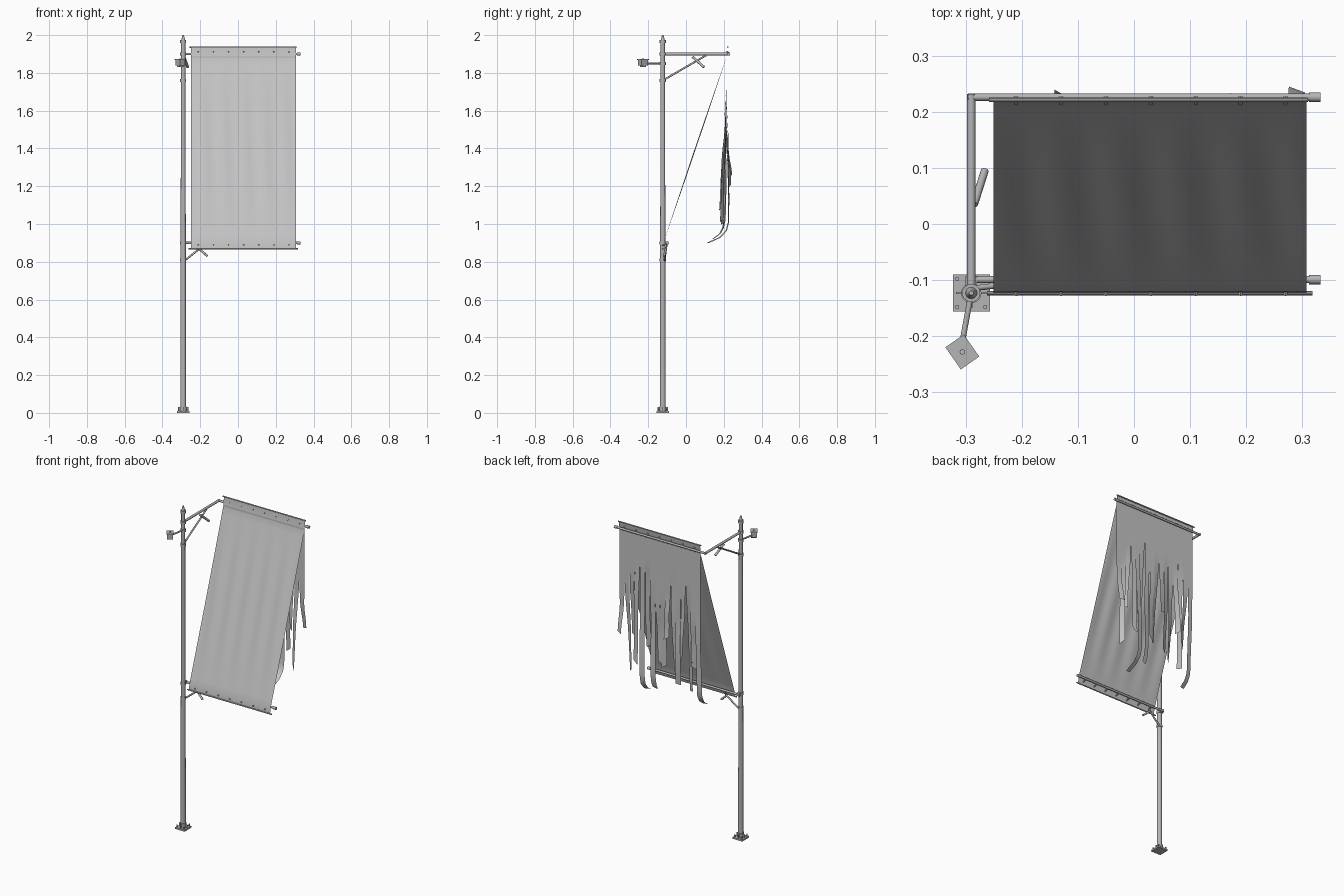
import bpy, bmesh, math, random
from mathutils import Vector, Matrix

if "Cube" in bpy.data.objects:
    bpy.data.objects.remove(bpy.data.objects["Cube"])
random.seed(4)


def material(name, value):
    m = bpy.data.materials.new(name)
    m.use_nodes = True
    col = (value, value, value, 1)
    m.diffuse_color = col
    m.node_tree.nodes["Principled BSDF"].inputs["Base Color"].default_value = col
    return m


METAL = material("grey metal", 0.46)
CLOTH = material("pale grey cloth", 0.55)


def finish(name, bm, mat, angle=40):
    me = bpy.data.meshes.new(name)
    bm.to_mesh(me)
    bm.free()
    me.materials.append(mat)
    ob = bpy.data.objects.new(name, me)
    bpy.context.collection.objects.link(ob)
    bpy.ops.object.select_all(action="DESELECT")
    ob.select_set(True)
    bpy.context.view_layer.objects.active = ob
    bpy.ops.object.shade_smooth_by_angle(angle=math.radians(angle))
    return ob


def tube(name, a, b, r, r2=None, sides=12):
    a, b = Vector(a), Vector(b)
    d = b - a
    bm = bmesh.new()
    mat = Matrix.Translation((a + b) / 2) @ d.to_track_quat("Z", "Y").to_matrix().to_4x4()
    bmesh.ops.create_cone(bm, cap_ends=True, segments=sides, radius1=r,
                          radius2=r if r2 is None else r2, depth=d.length, matrix=mat)
    return finish(name, bm, METAL)


def box(name, centre, size, turn=0):
    bm = bmesh.new()
    mat = Matrix.Translation(centre) @ Matrix.Rotation(turn, 4, "Z") @ Matrix.Diagonal((*size, 1))
    bmesh.ops.create_cube(bm, size=1, matrix=mat)
    return finish(name, bm, METAL)


def sheet(name, rows):
    """Open cloth surface from a grid of points."""
    bm = bmesh.new()
    grid = [[bm.verts.new(p) for p in row] for row in rows]
    for r0, r1 in zip(grid, grid[1:]):
        for i in range(len(r0) - 1):
            bm.faces.new((r0[i], r0[i + 1], r1[i + 1], r1[i]))
    return finish(name, bm, CLOTH, 60)


PX, PY = -0.29, -0.123
LEFT, RIGHT = -0.25, 0.307

# Pole, finial and collars
tube("lower_pole", (PX, PY, 0.01), (PX, PY, 1.3), 0.015, 0.013, 20)
tube("upper_pole", (PX, PY, 1.3), (PX, PY, 1.97), 0.013, 0.011, 20)
tube("finial", (PX, PY, 1.97), (PX, PY, 2.0), 0.011, 0.004, 20)
for z in (0.81, 0.9, 1.76, 1.85, 1.9, 1.965):
    tube("collar", (PX, PY, z - 0.008), (PX, PY, z + 0.008), 0.016, sides=20)

# Foot with bolts and ribs
box("base_plate", (PX, PY, 0.005), (0.066, 0.066, 0.01))
tube("base_sleeve", (PX, PY, 0.01), (PX, PY, 0.035), 0.018, sides=20)
for sx in (-1, 1):
    for sy in (-1, 1):
        x, y = PX + sx * 0.025, PY + sy * 0.025
        tube("base_bolt", (x, y, 0.01), (x, y, 0.024), 0.004, sides=6)
for s in (-1, 1):
    box("base_rib", (PX + s * 0.02, PY, 0.02), (0.014, 0.004, 0.02))
    box("base_rib", (PX, PY + s * 0.02, 0.02), (0.004, 0.014, 0.02))

# Upper frame
TY, TZ = 0.226, 1.9
tube("upper_arm", (PX, PY, TZ), (PX, TY + 0.006, TZ), 0.0075)
tube("upper_crossbar", (PX - 0.006, TY, TZ), (0.325, TY, TZ), 0.0065)
tube("upper_brace", (PX, PY, 1.76), (PX, 0.11, 1.895), 0.005)
tube("upper_stub", (PX + 0.005, 0.035, 1.885), (-0.266, 0.095, 1.83), 0.007)

# Lower frame
LY, LZ = -0.099, 0.9
tube("lower_crossbar", (PX, LY, LZ), (0.325, LY, LZ), 0.0065)
box("lower_clamp", (PX, -0.108, LZ), (0.02, 0.03, 0.016))
tube("lower_brace", (PX, -0.115, 0.8), (-0.2, -0.105, 0.872), 0.005)
tube("lower_stub", (-0.205, -0.108, 0.868), (-0.162, -0.115, 0.83), 0.006)
tube("brace_link", (-0.2, -0.105, 0.87), (-0.2, LY, LZ), 0.004)
for y, z in ((TY, TZ), (LY, LZ)):
    tube("crossbar_cap", (0.312, y, z), (0.332, y, z), 0.0085)

# Hem rods and cloth ties
tube("top_hem_rod", (-0.258, 0.221, 1.937), (0.31, 0.221, 1.937), 0.004, sides=8)
tube("bottom_hem_rod", (-0.262, -0.123, 0.869), (0.318, -0.123, 0.869), 0.004, sides=8)
for i in range(7):
    x = -0.21 + i * 0.08
    tube("top_tie", (x, 0.214, 1.915), (x, TY, 1.905), 0.004, sides=6)
    tube("bottom_tie", (x, -0.127, 0.886), (x, LY, 0.895), 0.004, sides=6)

# Small floodlight on its side arm
tube("lamp_arm", (PX, PY, 1.85), (-0.306, -0.21, 1.85), 0.005)
box("lamp_body", (-0.306, -0.228, 1.853), (0.034, 0.042, 0.03), math.radians(35))
box("lamp_hood", (-0.306, -0.228, 1.871), (0.04, 0.048, 0.004), math.radians(35))
box("lamp_bracket", (-0.306, -0.228, 1.836), (0.03, 0.018, 0.012), math.radians(35))
tube("lamp_knob", (-0.306, -0.228, 1.87), (-0.306, -0.228, 1.877), 0.005, sides=8)

# Slanted banner sheet with soft vertical ripples
rows = []
for k in range(25):
    t = k / 24
    ripple = 0.003 * math.sin(math.pi * t)
    rows.append([(LEFT + (RIGHT - LEFT) * u / 36,
                  -0.12 + 0.333 * t + ripple * math.sin(u * 0.9 + 2 * t),
                  0.9 + 0.98 * t) for u in range(37)])
ends = lambda y, z: [(LEFT + (RIGHT - LEFT) * u / 36, y, z) for u in range(37)]
sheet("banner_sheet", [ends(-0.123, 0.869)] + rows + [ends(0.219, 1.937)])

# Torn rear sheet: strips joined at the top, loose below each slit
bottoms = [0.9, 1.15, 1.0, 1.2, 1.02, 1.08, 1.3, 1.1, 1.12, 0.93, 1.2, 0.88, 1.1, 1.25, 1.02, 1.26]
curl = {0: 0.06, 9: 0.02, 11: 0.11}
count = len(bottoms)
w = (RIGHT - LEFT) / count
for i, low in enumerate(bottoms):
    cx = LEFT + w * (i + 0.5)
    slit = random.uniform(1.5, 1.75)
    back = i % 3 == 0
    lean = random.uniform(0.012, 0.03) * (1 if back else -1)
    twist = random.uniform(-0.8, 0.8)
    if i in curl:
        lean, twist = random.uniform(-0.015, 0.02), 0.25
    rows = []
    for k in range(25):
        z = 1.89 + (low - 1.89) * k / 24
        t = max(0, (slit - z) / (slit - low))
        y = 0.213 + lean * t ** 1.3 + 0.004 * math.sin(6 * t + i)* min(1, 3 * t)
        if i in curl and t > 0.8:
            c = (t - 0.8) / 0.2
            y -= curl[i] * c ** 2.5
            z += 0.02 * c ** 3
        a = twist * t
        half = w / 2 * (1 - 0.12 * min(1, 4 * t))
        drift = 0.01 * math.sin(i * 2.1) * t
        rows.append([(cx + drift + s * half * math.cos(a),
                      y + s * half * math.sin(a),
                      z + s * 0.012 * math.sin(i * 1.7) * t ** 8) for s in (-1, 0, 1)])
    sheet("torn_strip", rows)
